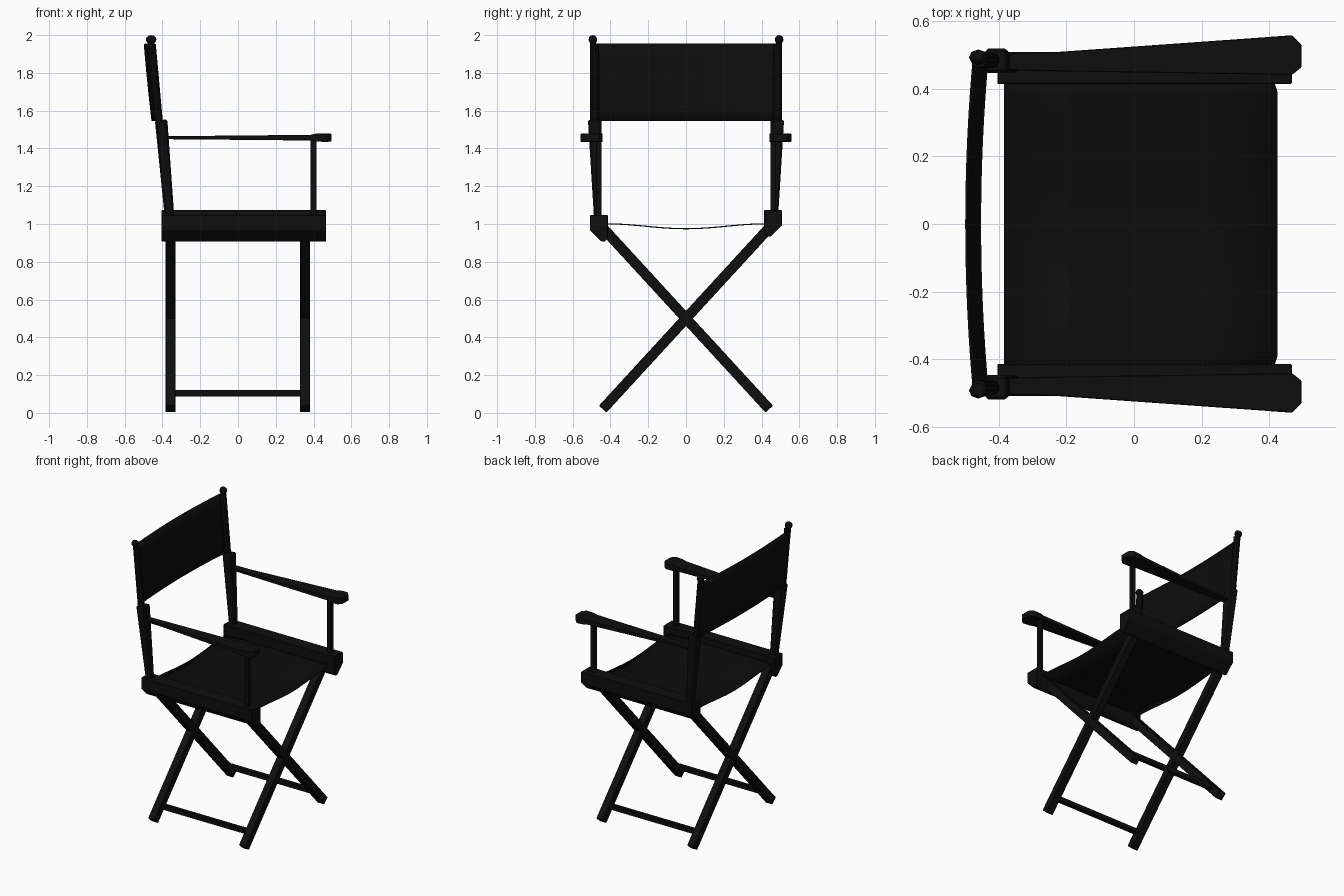
import bpy, bmesh, math
from mathutils import Vector

if "Cube" in bpy.data.objects:
    bpy.data.objects.remove(bpy.data.objects["Cube"])


def material(name, value):
    m = bpy.data.materials.new(name)
    m.diffuse_color = (value, value, value, 1)
    m.use_nodes = True
    m.node_tree.nodes["Principled BSDF"].inputs["Base Color"].default_value = m.diffuse_color
    return m


WOOD = material("black wood", 0.0045)
CANVAS = material("black canvas", 0.004)


def finish(name, bm, mat, smooth=False):
    bmesh.ops.recalc_face_normals(bm, faces=bm.faces)
    me = bpy.data.meshes.new(name)
    bm.to_mesh(me)
    bm.free()
    me.materials.append(mat)
    for p in me.polygons:
        p.use_smooth = smooth
    ob = bpy.data.objects.new(name, me)
    bpy.context.collection.objects.link(ob)
    return ob


def loft(name, rings, mat, bevel=0.0, smooth=False):
    """Closed solid through matching rings of points."""
    bm = bmesh.new()
    vs = [[bm.verts.new(p) for p in r] for r in rings]
    n = len(rings[0])
    for a, b in zip(vs, vs[1:]):
        for i in range(n):
            j = (i + 1) % n
            bm.faces.new((a[i], a[j], b[j], b[i]))
    bm.faces.new(vs[0])
    bm.faces.new(vs[-1])
    ob = finish(name, bm, mat, smooth)
    if bevel:
        mod = ob.modifiers.new("soft edges", 'BEVEL')
        mod.width = bevel
        mod.segments = 1
    return ob


def beam(name, p, q, size_p, size_q=None, bevel=0.003, mat=WOOD):
    """Square bar from p to q; sizes are (along x, across)."""
    p, q = Vector(p), Vector(q)
    d = (q - p).normalized()
    u = Vector((1, 0, 0)) if abs(d.x) < 0.9 else Vector((0, 1, 0))
    u = (u - d * u.dot(d)).normalized()
    v = d.cross(u)
    rings = []
    for c, (w, h) in ((p, size_p), (q, size_q or size_p)):
        rings.append([c + u * w / 2 * a + v * h / 2 * b
                      for a, b in ((-1, -1), (1, -1), (1, 1), (-1, 1))])
    return loft(name, rings, mat, bevel)


def round_bar(name, p, q, r, sides, mat=WOOD):
    p, q = Vector(p), Vector(q)
    rings = []
    for c in (p, q):
        rings.append([c + Vector((r * math.cos(t), r * math.sin(t), 0))
                      for t in (2 * math.pi * (i + 0.5) / sides for i in range(sides))])
    return loft(name, rings, mat)


def sheet(name, func, nu, nv, thick, mat):
    """Thin cloth from a function of u, v in 0..1."""
    bm = bmesh.new()
    g = [[bm.verts.new(func(i / nu, j / nv)) for j in range(nv + 1)] for i in range(nu + 1)]
    for i in range(nu):
        for j in range(nv):
            bm.faces.new((g[i][j], g[i + 1][j], g[i + 1][j + 1], g[i][j + 1]))
    ob = finish(name, bm, mat, True)
    mod = ob.modifiers.new("cloth thickness", 'SOLIDIFY')
    mod.thickness = thick
    mod.offset = 0
    return ob


for s, side in ((-1, "left"), (1, "right")):
    dz = 0.026 if s > 0 else 0.0

    # seat rail with chamfered outer lower edge
    prof = ((0.509, 1.047), (0.414, 1.047), (0.414, 0.925), (0.43, 0.907), (0.447, 0.907), (0.509, 0.968))
    loft(side + "_seat_rail", [[(x, s * y, z + dz) for y, z in prof] for x in (-0.404, 0.467)],
         WOOD, 0.003)

    # crossed legs and foot bar
    for x, where in ((0.355, "front"), (-0.357, "back")):
        beam(f"{where}_{side}_leg", (x, s * 0.441, 0.02), (x, -s * 0.45, 0.99), (0.053, 0.054))
    beam(side + "_foot_bar", (-0.34, s * 0.372, 0.103), (0.34, s * 0.372, 0.103), (0.03, 0.035))

    # back post: tapered socket, slim upper post, knob
    beam(side + "_lower_back_post", (-0.362, s * 0.468, 1.03), (-0.407, s * 0.483, 1.55),
         (0.05, 0.038), (0.066, 0.072), 0.008)
    round_bar(side + "_upper_back_post", (-0.412, s * 0.485, 1.5), (-0.459, s * 0.492, 1.97), 0.017, 8)
    bm = bmesh.new()
    bmesh.ops.create_uvsphere(bm, u_segments=8, v_segments=6, radius=1)
    for v in bm.verts:
        v.co = (-0.46 + v.co.x * 0.028, s * 0.493 + v.co.y * 0.023, 1.976 + v.co.z * 0.024)
    finish(side + "_post_knob", bm, WOOD)

    # canvas sleeve around the post
    round_bar(side + "_back_sleeve", (-0.42, s * 0.484, 1.545), (-0.457, s * 0.485, 1.953), 0.023, 10, CANVAS)

    # arm support and armrest, flared and thicker at the front
    beam(side + "_arm_support", (0.4, s * 0.462, 1.03), (0.4, s * 0.462, 1.45), (0.031, 0.031))
    stations = ((-0.39, 0.455, 0.505, 0.008), (-0.25, 0.452, 0.507, 0.009), (0.385, 0.442, 0.552, 0.015),
                (0.41, 0.441, 0.554, 0.021), (0.467, 0.441, 0.558, 0.022), (0.495, 0.463, 0.53, 0.021))
    loft(side + "_armrest",
         [[(x, s * a, 1.457 - h), (x, s * b, 1.457 - h), (x, s * b, 1.457 + h), (x, s * a, 1.457 + h)]
          for x, a, b, h in stations], WOOD, 0.002)


# sagging canvas seat, slightly drawn in at its front corners
def seat(u, v):
    y = -0.425 + 0.85 * u
    t = abs(y) / 0.425
    front = 0.425 - (0.012 if t > 0.92 else 0)
    return (-0.384 + (front + 0.384) * v, y, 0.975 + 0.026 * (0.5 - 0.5 * math.cos(math.pi * t)))


sheet("canvas_seat", seat, 24, 4, 0.006, CANVAS)


# bowed canvas back with a few soft creases near the middle
def back(u, v):
    y = -0.49 + 0.98 * u
    t = y / 0.49
    crease = 0.002 * math.sin(y * 55) * math.exp(-(y / 0.13) ** 2) * math.sin(math.pi * v)
    return (-0.433 - 0.041 * v - 0.022 * (1 - t * t) + crease, y, 1.545 + 0.409 * v)


sheet("canvas_back", back, 40, 6, 0.006, CANVAS)
